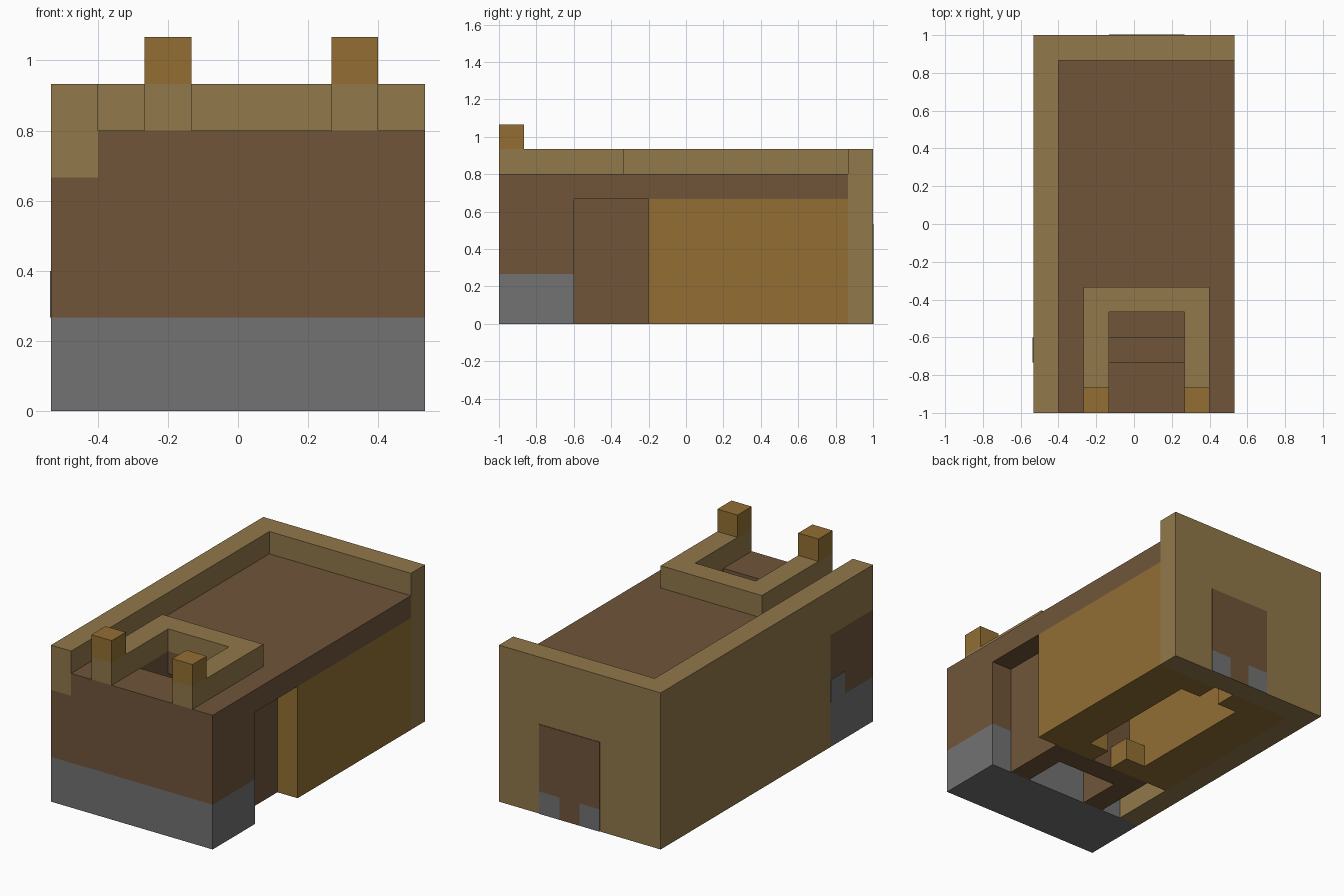
import bpy
from mathutils import Vector

cube = bpy.data.objects.get("Cube")
if cube:
    bpy.data.objects.remove(cube, do_unlink=True)

U = 1 / 15  # one block unit


def material(name, *rgb):
    linear = [((c / 255 + 0.055) / 1.055) ** 2.4 for c in rgb] + [1]
    mat = bpy.data.materials.new(name)
    mat.use_nodes = True
    mat.diffuse_color = linear
    mat.node_tree.nodes["Principled BSDF"].inputs["Base Color"].default_value = linear
    return mat


STONE = material("grey stone", 114, 114, 114)
BROWN = material("dark brown wood", 112, 85, 58)
PALE = material("pale tan wood", 145, 120, 74)
GOLD = material("golden wood", 147, 111, 52)


def box(name, mat, x, y, z, cuts=()):
    """Box from ranges in block units, minus any cut boxes."""
    lo, hi = (Vector(p) * U for p in zip(x, y, z))
    bpy.ops.mesh.primitive_cube_add(size=1)
    ob = bpy.context.object
    ob.name = name
    for v in ob.data.vertices:
        v.co = (lo + hi) / 2 + v.co * (hi - lo)
    if mat:
        ob.data.materials.append(mat)
    for cut in cuts:
        cutter = box("cutter", None, *cut)
        cutter.hide_render = True
        mod = ob.modifiers.new("cut", "BOOLEAN")
        mod.operation = "DIFFERENCE"
        mod.solver = "EXACT"
        mod.object = cutter
        bpy.ops.object.select_all(action="DESELECT")
        bpy.context.view_layer.objects.active = ob
        ob.select_set(True)
        bpy.ops.object.modifier_apply(modifier=mod.name)
        bpy.data.objects.remove(cutter, do_unlink=True)
    return ob


FULL = (-8, 8)
FRONT = (-15, -9)
WELL = (-2, 4)  # width shared by stair opening, room and doorway

# Front block on its stone base
box("front_base", STONE, FULL, FRONT, (0, 4))
box("front_wall", BROWN, FULL, FRONT, (4, 10))
box("side_stone_step", STONE, (-8.05, -8), (-11, -9), (4, 6))

# Outer walls and parapets
box("left_wall", PALE, (-8, -6), (-9, 13), (0, 10))
box("left_parapet", PALE, (-8, -6), (-15, 13), (10, 14))
box("back_wall", PALE, FULL, (13, 15), (0, 14))

# Main room, hollow from below with a narrow passage between jambs
box("room", GOLD, (-6, 8), (-3, 13), (0, 10), [
    (WELL, (-1, 11), (-1, 8)),
    (WELL, (-4, 14), (2, 8)),
    ((0, 2), (-4, 14), (-1, 4)),
])

# Stairwell set back from the side walls
box("stairwell", BROWN, (-4, 6), (-9, -3), (0, 10),
    [(WELL, (-10, -5), (-1, 11))])
for i in range(2):
    y, z = -9 + 2 * i, 8 - 2 * i
    box(f"stair_step_{i + 1}", BROWN, WELL, (y, y + 2), (z - 2, z))

# Roof with stair opening
box("roof", BROWN, (-6, 8), (-15, 13), (10, 12),
    [(WELL, (-11, -7), (9, 13))])

# Railing around the opening, with two posts
box("stair_rail", PALE, (-4, 6), (-15, -5), (12, 14),
    [(WELL, (-16, -7), (11, 15))])
for side, x in (("right", -4), ("left", 4)):
    box(f"{side}_post", GOLD, (x, x + 2), (-15, -13), (14, 16))

# Back door panel and its stone feet
DOOR_Y = (15, 15.05)
box("back_door", BROWN, WELL, DOOR_Y, (2, 8))
box("back_door_sill", BROWN, (0, 2), DOOR_Y, (0, 2))
for side, x in (("right", -2), ("left", 2)):
    box(f"{side}_door_foot", STONE, (x, x + 2), DOOR_Y, (0, 2))
